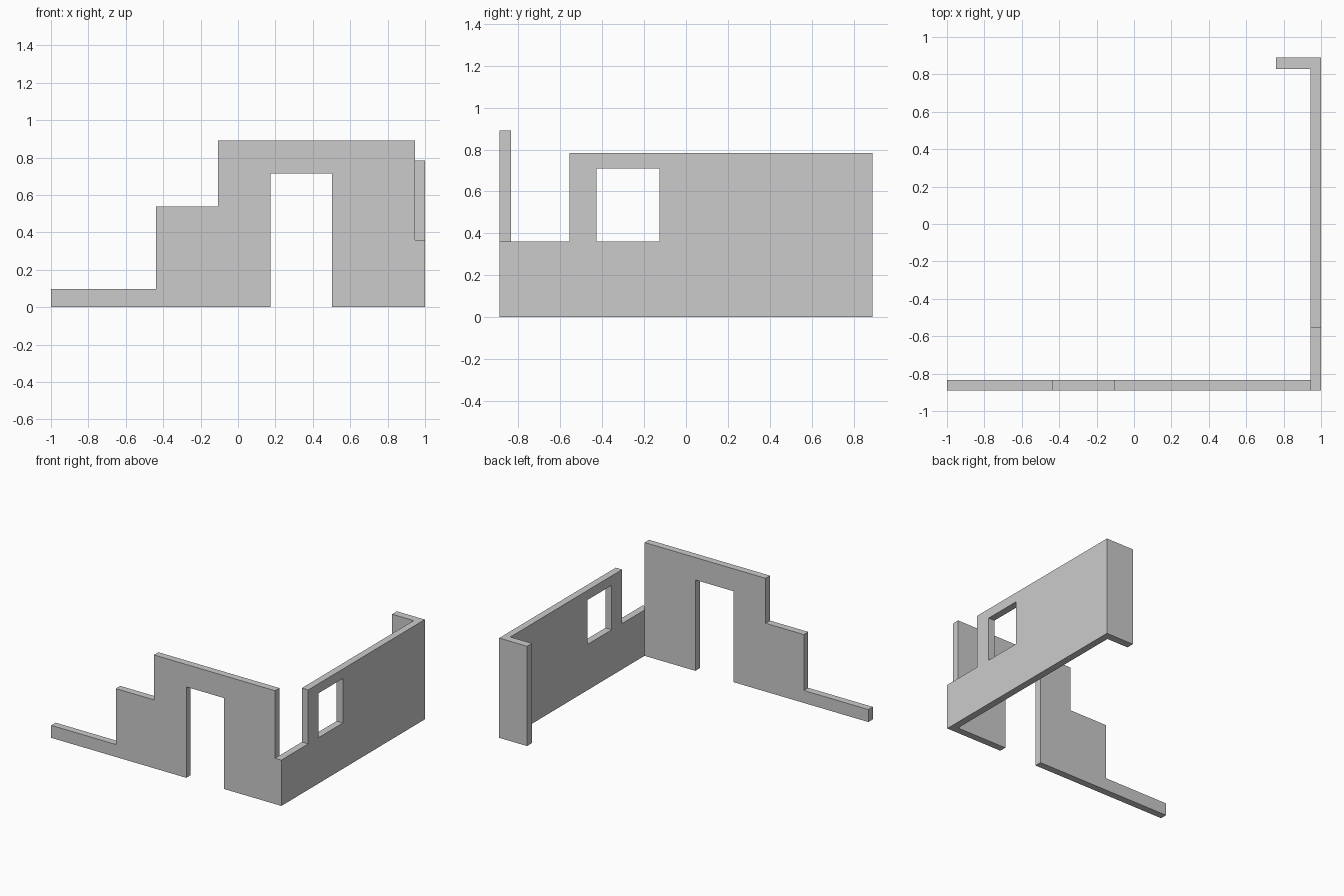
import bpy, bmesh
from mathutils import Vector

if "Cube" in bpy.data.objects:
    bpy.data.objects.remove(bpy.data.objects["Cube"])


def wall(name, loops, to_3d, thickness):
    """Fill an outline (plus optional holes) and extrude it into a wall."""
    bm = bmesh.new()
    edges = []
    for loop in loops:
        vs = [bm.verts.new(to_3d(a, b)) for a, b in loop]
        edges += [bm.edges.new((vs[i - 1], vs[i])) for i in range(len(vs))]
    bmesh.ops.triangle_fill(bm, edges=edges, use_beauty=True)
    ext = bmesh.ops.extrude_face_region(bm, geom=bm.faces[:], use_keep_orig=True)
    moved = [v for v in ext["geom"] if isinstance(v, bmesh.types.BMVert)]
    bmesh.ops.translate(bm, verts=moved, vec=Vector(thickness))
    bmesh.ops.recalc_face_normals(bm, faces=bm.faces[:])
    mesh = bpy.data.meshes.new(name)
    bm.to_mesh(mesh)
    bm.free()
    obj = bpy.data.objects.new(name, mesh)
    bpy.context.collection.objects.link(obj)
    return obj


def rect(a0, a1, b0, b1):
    return [(a0, b0), (a1, b0), (a1, b1), (a0, b1)]


X, Y = 1.0, 0.89      # outer half sizes
T = 0.055             # wall thickness
H = 0.784             # side wall height

# Stepped front wall with doorway
front = [(-X, 0), (0.174, 0), (0.174, 0.714), (0.503, 0.714), (0.503, 0),
         (X - T, 0), (X - T, Y), (-0.107, Y), (-0.107, 0.537),
         (-0.439, 0.537), (-0.439, 0.098), (-X, 0.098)]
wall("front_wall", [front], lambda a, b: (a, -Y, b), (0, T, 0))

# Side wall with low front section and window opening
side = [(-Y, 0), (Y, 0), (Y, H), (-0.557, H), (-0.557, 0.36), (-Y, 0.36)]
window = rect(-0.428, -0.126, 0.36, 0.709)
wall("side_wall", [side, window], lambda a, b: (X, a, b), (-T, 0, 0))

# Short return wall at the back corner
wall("back_return_wall", [rect(0.758, X - T, 0, H)],
     lambda a, b: (a, Y, b), (0, -0.06, 0))
